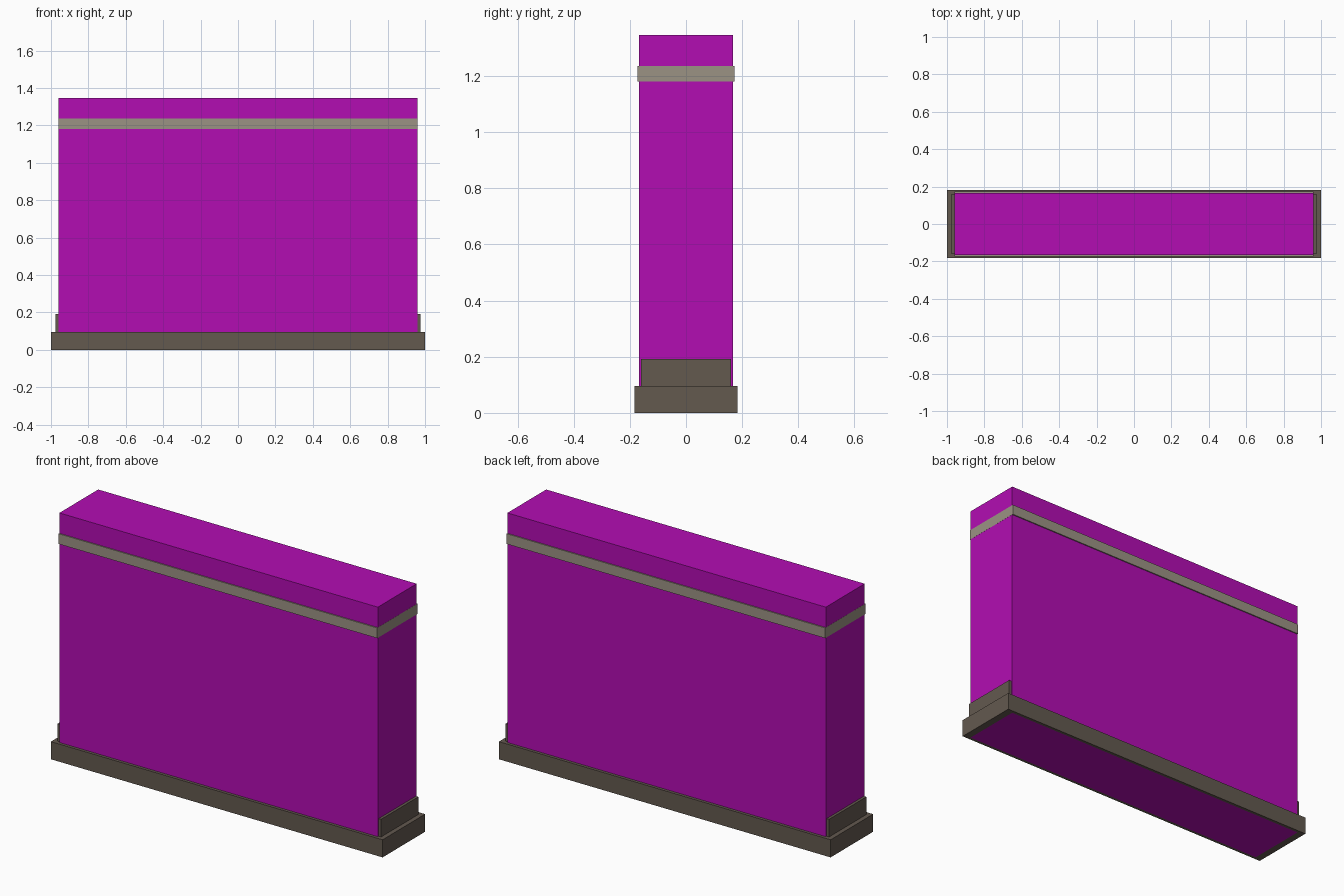
import bpy, bmesh, math

if "Cube" in bpy.data.objects:
    bpy.data.objects.remove(bpy.data.objects["Cube"])


def material(name, rgb):
    m = bpy.data.materials.new(name)
    m.diffuse_color = (*rgb, 1)
    m.use_nodes = True
    m.node_tree.nodes["Principled BSDF"].inputs["Base Color"].default_value = m.diffuse_color
    return m


MAGENTA = material("magenta", (0.45, 0.004, 0.45))
STONE = material("dark_stone", (0.125, 0.100, 0.078))
TRIM = material("light_stone", (0.33, 0.29, 0.23))


def finish(bm, name, mat):
    bmesh.ops.recalc_face_normals(bm, faces=bm.faces)
    me = bpy.data.meshes.new(name)
    bm.to_mesh(me)
    bm.free()
    me.materials.append(mat)
    ob = bpy.data.objects.new(name, me)
    bpy.context.collection.objects.link(ob)
    return ob


def extrude_x(name, profile, hx, mat):
    """Extrude a closed (y, z) outline symmetrically along x."""
    bm = bmesh.new()
    face = bm.faces.new([bm.verts.new((-hx, y, z)) for y, z in profile])
    ext = bmesh.ops.extrude_face_region(bm, geom=[face], use_keep_orig=True)
    verts = [g for g in ext["geom"] if isinstance(g, bmesh.types.BMVert)]
    bmesh.ops.translate(bm, verts=verts, vec=(2 * hx, 0, 0))
    return finish(bm, name, mat)


def box(name, hx, hy, z0, z1, mat):
    return extrude_x(name, [(-hy, z0), (hy, z0), (hy, z1), (-hy, z1)], hx, mat)


# Footing: a rectangular frame around the wall body
def frame(name, outer, inner, z0, z1, mat):
    bm = bmesh.new()
    rings = []
    for (hx, hy), z in ((outer, z0), (outer, z1), (inner, z1), (inner, z0)):
        rings.append([bm.verts.new((sx * hx, sy * hy, z))
                      for sx, sy in ((-1, -1), (1, -1), (1, 1), (-1, 1))])
    for i in range(4):
        a, b = rings[i], rings[(i + 1) % 4]
        for j in range(4):
            k = (j + 1) % 4
            bm.faces.new((a[j], a[k], b[k], b[j]))
    return finish(bm, name, mat)


frame("footing", (1.0, 0.183), (0.96, 0.167), 0, 0.096, STONE)

# Plinth step, showing past both ends of the body
box("plinth", 0.975, 0.16, 0.096, 0.192, STONE)

# Main wall body
box("wall_body", 0.96, 0.167, 0, 1.347, MAGENTA)

# Band course below the top
box("band_course", 0.9605, 0.173, 1.18, 1.236, TRIM)

# Round-topped core inside the body
arch = [(0.16 * math.cos(math.pi * i / 12), 1.236 + 0.11 * math.sin(math.pi * i / 12))
        for i in range(13)]
extrude_x("round_topped_core", [(-0.155, 0.192), (0.155, 0.192)] + arch, 0.9595, TRIM)
